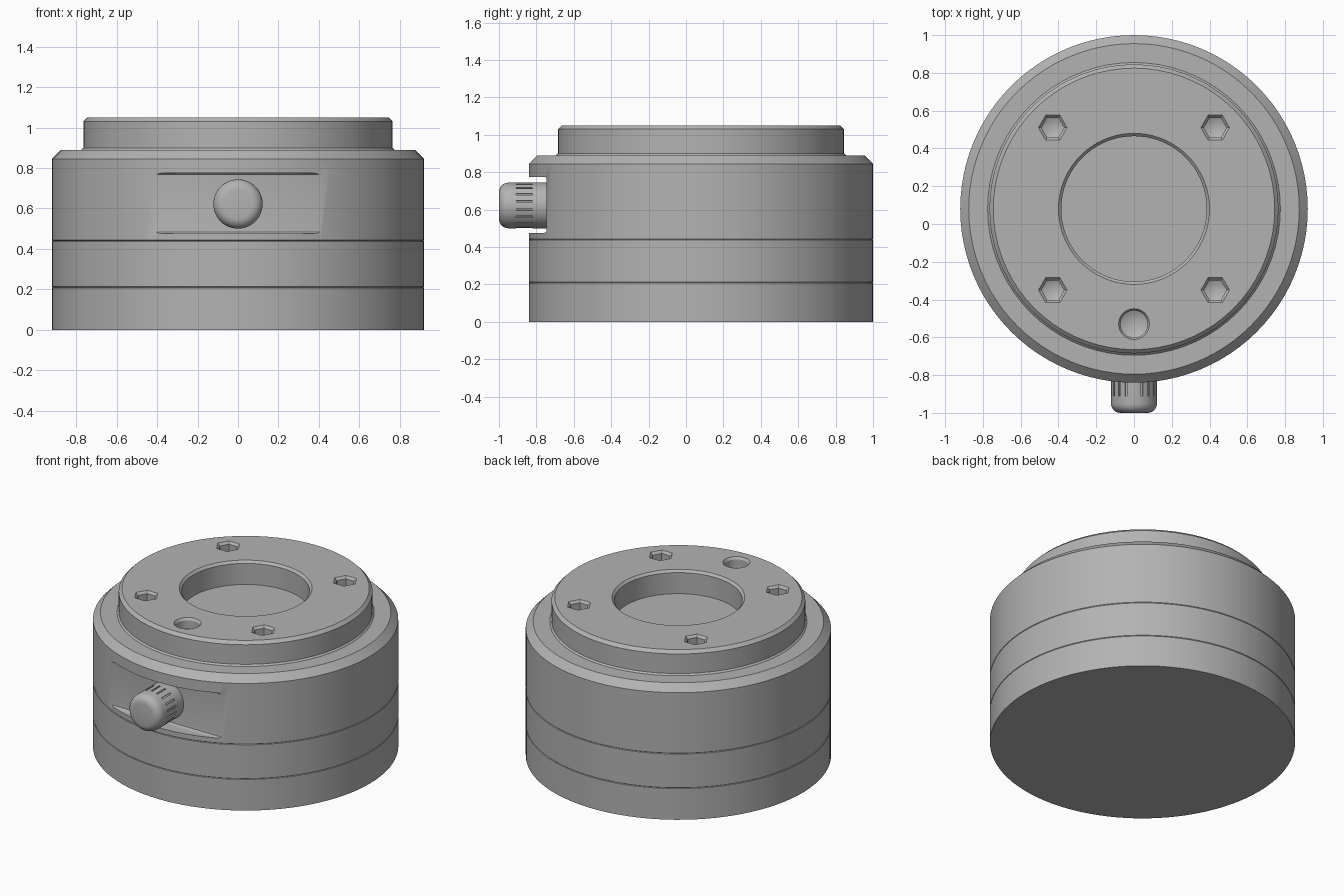
import bpy, bmesh, math
from mathutils import Matrix, Vector

cube = bpy.data.objects.get("Cube")
if cube:
    bpy.data.objects.remove(cube, do_unlink=True)

CENTRE = Vector((0, 0.08, 0))
R = 0.92

metal = bpy.data.materials.new("plain_grey_metal")
metal.use_nodes = True
GREY = (0.45, 0.45, 0.45, 1)
metal.diffuse_color = GREY
metal.node_tree.nodes["Principled BSDF"].inputs["Base Color"].default_value = GREY


def make_object(name, bm):
    bmesh.ops.recalc_face_normals(bm, faces=bm.faces)
    mesh = bpy.data.meshes.new(name)
    bm.to_mesh(mesh)
    bm.free()
    mesh.materials.append(metal)
    obj = bpy.data.objects.new(name, mesh)
    bpy.context.collection.objects.link(obj)
    return obj


def lathe(name, profile, sides, place):
    """Closed solid from (radius, height) points, bottom axis to top axis."""
    bm = bmesh.new()
    rings = []
    for r, z in profile:
        if r == 0:
            rings.append([bm.verts.new(place @ Vector((0, 0, z)))])
        else:
            rings.append([bm.verts.new(place @ Vector((r * math.cos(a), r * math.sin(a), z)))
                          for a in (2 * math.pi * i / sides for i in range(sides))])
    for low, high in zip(rings, rings[1:]):
        for i in range(sides):
            j = (i + 1) % sides
            corners = [low[i % len(low)], low[j % len(low)],
                       high[j % len(high)], high[i % len(high)]]
            bm.faces.new(list(dict.fromkeys(corners)))
    return make_object(name, bm)


def block(name, size, place):
    bm = bmesh.new()
    bmesh.ops.create_cube(bm, size=1, matrix=place @ Matrix.Diagonal((*size, 1)))
    return make_object(name, bm)


def cut(target, cutter):
    mod = target.modifiers.new("cut", 'BOOLEAN')
    mod.operation, mod.solver, mod.object = 'DIFFERENCE', 'EXACT', cutter
    bpy.context.view_layer.objects.active = target
    bpy.ops.object.modifier_apply(modifier=mod.name)
    bpy.data.objects.remove(cutter, do_unlink=True)


def smooth(obj):
    bpy.ops.object.select_all(action='DESELECT')
    obj.select_set(True)
    bpy.context.view_layer.objects.active = obj
    bpy.ops.object.shade_smooth_by_angle(angle=math.radians(30))


axis = Matrix.Translation(CENTRE)

# Stacked housing sections with hairline seams
E = 0.003
base = lathe("base_section", [(0, 0), (R, 0), (R, 0.21 - E), (R - E, 0.21), (0, 0.21)], 96, axis)
middle = lathe("middle_section", [(0, 0.21), (R - E, 0.21), (R, 0.21 + E), (R, 0.44 - E),
                                  (R - E, 0.44), (0, 0.44)], 96, axis)
housing = lathe("upper_housing", [(0, 0.44), (R - E, 0.44), (R, 0.44 + E), (R, 0.845),
                                  (0.875, 0.89), (0, 0.89)], 96, axis)

# Flat pocket across the front, with rounded inner corners
pocket = block("pocket_cutter", (1.2, 0.3, 0.3), Matrix.Translation((0, -0.895, 0.625)))
bevel = pocket.modifiers.new("round", 'BEVEL')
bevel.width, bevel.segments = 0.015, 3
cut(housing, pocket)

# Raised mounting flange with a chamfered central recess
flange = lathe("mounting_flange", [(0, 0.88), (0.775, 0.88), (0.775, 0.89), (0.765, 0.9),
                                   (0.765, 1.03), (0.745, 1.05), (0.4, 1.05),
                                   (0.385, 1.035), (0.385, 0.895), (0, 0.895)], 72, axis)


# Hexagonal bolt holes and the round locating hole
def hole_cutter(x, y, sides, outer, inner, depth):
    profile = [(0, 1.05 - depth - inner / 2), (inner, 1.05 - depth), (inner, 1.035),
               (outer, 1.05), (outer, 1.1), (0, 1.1)]
    return lathe("hole_cutter", profile, sides, Matrix.Translation(CENTRE + Vector((x, y, 0))))


for sx in (-1, 1):
    for sy in (-1, 1):
        cut(flange, hole_cutter(sx * 0.43, sy * 0.43, 6, 0.076, 0.06, 0.1))
cut(flange, hole_cutter(0, -0.61, 24, 0.082, 0.072, 0.07))

# Adjusting knob pointing forward, with a domed edge
knob_axis = Matrix.Translation((0, -0.74, 0.622)) @ Matrix.Rotation(math.pi / 2, 4, 'X')
dome = [(0.072 + 0.05 * math.cos(t), 0.21 + 0.05 * math.sin(t))
        for t in (math.pi / 2 * i / 6 for i in range(7))]
knob = lathe("adjusting_knob", [(0, 0), (0.122, 0)] + dome + [(0, 0.26)], 48, knob_axis)

# Grip grooves around the knob
GROOVES = 18
for i in range(GROOVES):
    spin = Matrix.Rotation(2 * math.pi * (i + 0.5) / GROOVES, 4, 'Z')
    place = knob_axis @ spin @ Matrix.Translation((0.122, 0, 0.125))
    cut(knob, block("groove_cutter", (0.016, 0.01, 0.09), place))

for part in (base, middle, housing, flange, knob):
    smooth(part)
